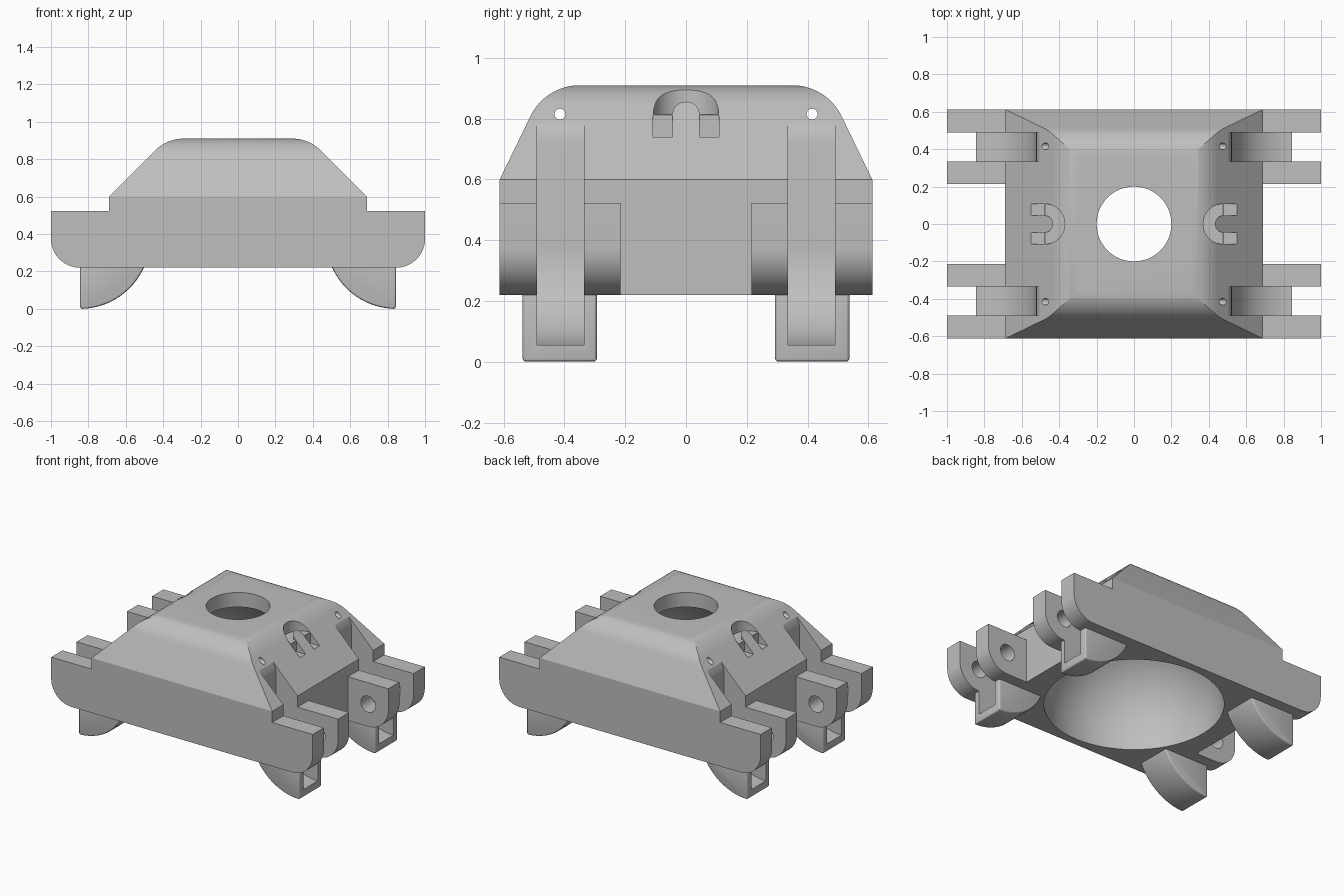
import bpy, bmesh
from math import cos, sin, radians, pi
from mathutils import Matrix

if "Cube" in bpy.data.objects:
    bpy.data.objects.remove(bpy.data.objects["Cube"])

grey = bpy.data.materials.new("plain grey")
grey.use_nodes = True
COLOUR = (0.52, 0.52, 0.52, 1)
grey.diffuse_color = COLOUR
grey.node_tree.nodes["Principled BSDF"].inputs["Base Color"].default_value = COLOUR

PIVOT = (0.845, 0.375)   # hinge axis in x and z


def arc(centre, r, start, end, n=16):
    steps = [radians(start + (end - start) * i / n) for i in range(n + 1)]
    return [(centre[0] + r * cos(a), centre[1] + r * sin(a)) for a in steps]


def finish(name, bm):
    bmesh.ops.recalc_face_normals(bm, faces=bm.faces)
    mesh = bpy.data.meshes.new(name)
    bm.to_mesh(mesh)
    bm.free()
    mesh.materials.append(grey)
    ob = bpy.data.objects.new(name, mesh)
    bpy.context.collection.objects.link(ob)
    return ob


def prism(name, outline, axis, low, high, mx=1, my=1):
    """Extrude a flat outline along an axis, optionally mirrored in x and y."""
    place = {"x": lambda u, v: (low, u, v),
             "y": lambda u, v: (u, low, v),
             "z": lambda u, v: (u, v, low)}[axis]
    bm = bmesh.new()
    face = bm.faces.new([bm.verts.new(place(u, v)) for u, v in outline])
    new = bmesh.ops.extrude_face_region(bm, geom=[face])["geom"]
    shift = [(high - low) * (axis == a) for a in "xyz"]
    bmesh.ops.translate(bm, vec=shift, verts=[g for g in new if isinstance(g, bmesh.types.BMVert)])
    bmesh.ops.scale(bm, vec=(mx, my, 1), verts=bm.verts)
    return finish(name, bm)


def rod(name, r, length, centre, axis):
    turn = {"x": Matrix.Rotation(pi / 2, 4, "Y"),
            "y": Matrix.Rotation(pi / 2, 4, "X"),
            "z": Matrix()}[axis]
    bm = bmesh.new()
    bmesh.ops.create_cone(bm, cap_ends=True, segments=48, radius1=r, radius2=r,
                          depth=length, matrix=Matrix.Translation(centre) @ turn)
    return finish(name, bm)


def apply(ob, mod):
    bpy.context.view_layer.objects.active = ob
    bpy.ops.object.modifier_apply(modifier=mod.name)


def boolean(ob, tool, operation="DIFFERENCE"):
    mod = ob.modifiers.new("cut", "BOOLEAN")
    mod.operation, mod.solver, mod.object = operation, "EXACT", tool
    apply(ob, mod)
    bpy.data.objects.remove(tool)


def smooth(ob):
    bpy.ops.object.select_all(action="DESELECT")
    ob.select_set(True)
    bpy.context.view_layer.objects.active = ob
    bpy.ops.object.shade_smooth_by_angle(angle=radians(20))


def mirrored(half):
    return half + [(-u, v) for u, v in reversed(half)]


# Body: the front and side outlines extruded and intersected
front = mirrored([(0.69, 0.22), (0.69, 0.6)] + arc((0.29, 0.693), 0.217, 45, 90))
side = mirrored([(0.613, 0.22), (0.613, 0.6)] + arc((0.35, 0.73), 0.18, 25.3, 90))
body = prism("body", front, "y", -0.8, 0.8)
boolean(body, prism("side_shape", side, "x", -0.9, 0.9), "INTERSECT")

# Domed hollow underneath and round opening on top
bm = bmesh.new()
bmesh.ops.create_uvsphere(bm, u_segments=64, v_segments=40, radius=0.5635,
                          matrix=Matrix.Translation((0, 0, 0.283)))
boolean(body, finish("dome_cutter", bm))
boolean(body, rod("opening_cutter", 0.2, 0.6, (0, 0, 0.9), "z"))

# Hinge slot outline: round at the bottom, easing into the slope on top
slot = [(1.1, 0.055)] + arc(PIVOT, 0.32, 270, 180, 24)
slot += [(0.525, 0.72), (0.52, 0.752), (0.505, 0.785), (0.505, 0.95), (1.1, 0.95)]
leg_outline = [(0.845, 0.24)] + arc(PIVOT, 0.375, 270, 201.1, 24)
lug_outline = [(0.69, 0.22)] + arc(PIVOT, 0.155, 270, 360) + [(1, 0.523), (0.69, 0.523)]

# U-shaped anchor recess outline
recess = arc((0.478, 0), 0.108, 90, 270, 24) + arc((0.478, 0), 0.045, 270, 90)

for mx, side_name in ((1, "left"), (-1, "right")):
    # Anchor recess: shallow half ring, then two deeper open legs
    boolean(body, prism("ring_cutter", recess, "z", 0.815, 1, mx))
    for my in (1, -1):
        leg_cut = [(0.478, 0.045), (0.6, 0.045), (0.6, 0.108), (0.478, 0.108)]
        boolean(body, prism("anchor_cutter", leg_cut, "z", 0.74, 1, mx, my))

    for my, end_name in ((1, "back"), (-1, "front")):
        tag = end_name + "_" + side_name
        boolean(body, prism("slot_cutter", slot, "y", 0.335, 0.49, mx, my))

        # Curved hollow guard below the hinge
        guard = prism("hinge_guard_" + tag, leg_outline, "y", 0.293, 0.538, mx, my)
        bevel = guard.modifiers.new("round", "BEVEL")
        bevel.width, bevel.segments, bevel.limit_method = 0.014, 3, "ANGLE"
        apply(guard, bevel)
        boolean(guard, prism("slot_cutter", slot, "y", 0.335, 0.49, mx, my))
        smooth(guard)

        # Pair of hinge lugs with pin holes
        for low, high, place in ((0.215, 0.335, "inner"), (0.49, 0.613, "outer")):
            lug = prism(f"{place}_lug_{tag}", lug_outline, "y", low, high, mx, my)
            boolean(lug, rod("pin_cutter", 0.056, 0.4, (mx * PIVOT[0], my * 0.41, PIVOT[1]), "y"))
            smooth(lug)

# Cord holes running across the body
for my in (1, -1):
    boolean(body, rod("cord_cutter", 0.018, 2, (0, my * 0.415, 0.815), "x"))
smooth(body)
